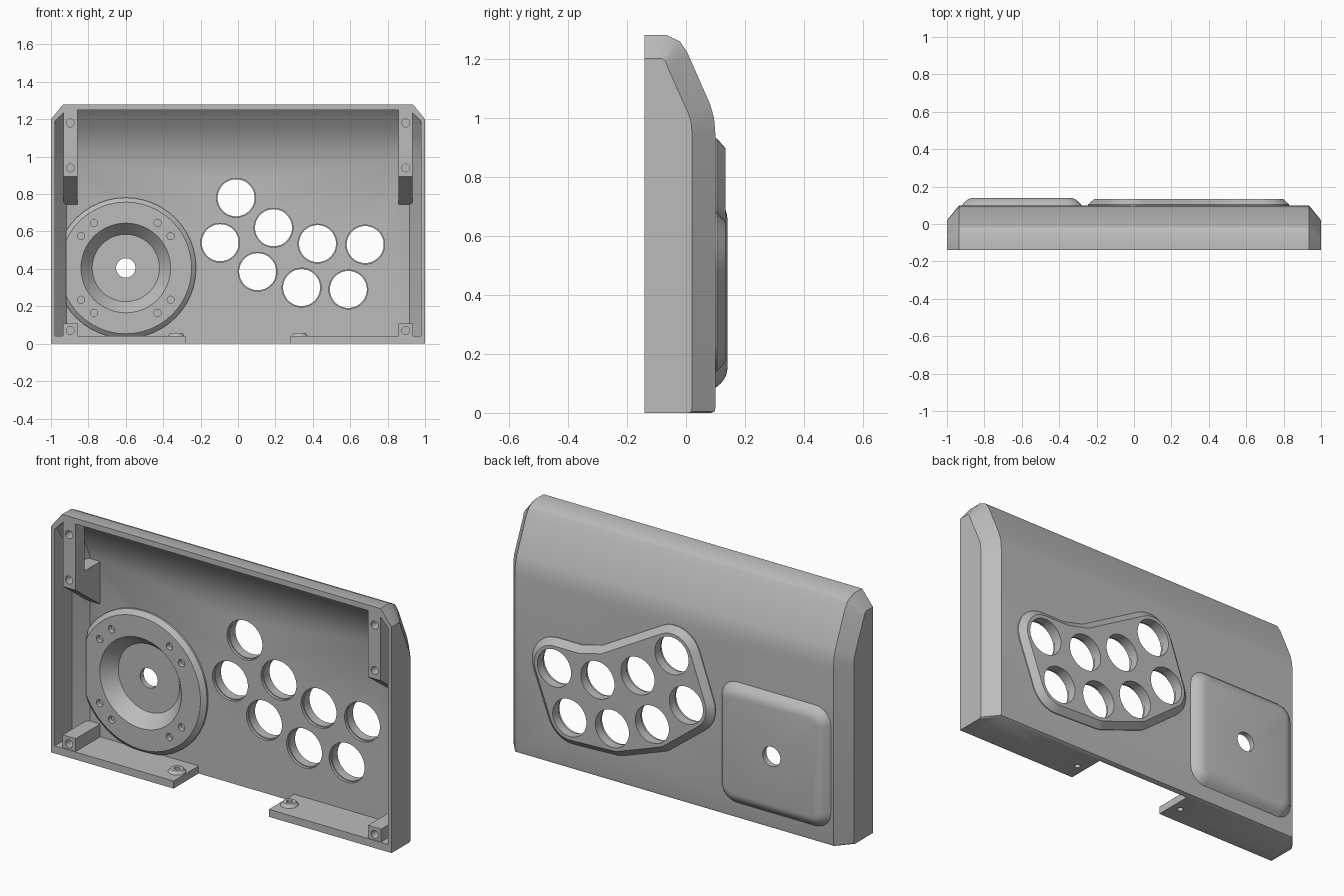
import bpy, bmesh, math
from mathutils import Matrix, Vector

cube = bpy.data.objects.get("Cube")
if cube:
    bpy.data.objects.remove(cube, do_unlink=True)

grey = bpy.data.materials.new("plain grey")
grey.use_nodes = True
grey.diffuse_color = (0.5, 0.5, 0.5, 1)
grey.node_tree.nodes["Principled BSDF"].inputs["Base Color"].default_value = (0.5, 0.5, 0.5, 1)


def finish(name, bm):
    bmesh.ops.recalc_face_normals(bm, faces=bm.faces)
    mesh = bpy.data.meshes.new(name)
    bm.to_mesh(mesh)
    bm.free()
    mesh.materials.append(grey)
    obj = bpy.data.objects.new(name, mesh)
    bpy.context.collection.objects.link(obj)
    return obj


def loft(name, sections):
    """Skin a row of matching closed sections and cap both ends."""
    bm = bmesh.new()
    rings = [[bm.verts.new(p) for p in s] for s in sections]
    n = len(rings[0])
    for a, b in zip(rings, rings[1:]):
        for i in range(n):
            j = (i + 1) % n
            bm.faces.new((a[i], a[j], b[j], b[i]))
    bm.faces.new(rings[0])
    bm.faces.new(rings[-1])
    return finish(name, bm)


def box(name, x0, x1, y0, y1, z0, z1):
    return loft(name, [[(x, y0, z0), (x, y1, z0), (x, y1, z1), (x, y0, z1)] for x in (x0, x1)])


def add_disc(bm, x, z, y0, y1, r0, r1=None):
    """Round bar along y, radius r0 at y0 and r1 at y1."""
    place = Matrix.Translation((x, (y0 + y1) / 2, z)) @ Matrix.Rotation(-math.pi / 2, 4, "X")
    bmesh.ops.create_cone(bm, cap_ends=True, segments=48, radius1=r0,
                          radius2=r0 if r1 is None else r1, depth=y1 - y0, matrix=place)


def outline(points, radius, steps=8):
    """Offset a counter-clockwise outline, rounding its convex corners."""
    pts = [Vector(p) for p in points]
    out = []
    for i, p in enumerate(pts):
        d0 = (p - pts[i - 1]).normalized()
        d1 = (pts[(i + 1) % len(pts)] - p).normalized()
        n0, n1 = Vector((d0.y, -d0.x)), Vector((d1.y, -d1.x))
        turn = math.atan2(d0.x * d1.y - d0.y * d1.x, d0.dot(d1))
        if turn > 0:
            a = math.atan2(n0.y, n0.x)
            for k in range(steps + 1):
                t = a + turn * k / steps
                out.append(p + radius * Vector((math.cos(t), math.sin(t))))
        else:
            out.append(p + (n0 + n1) * radius / (1 + n0.dot(n1)))
    return out


def pad(name, points, layers):
    return loft(name, [[(q.x, y, q.y) for q in outline(points, r)] for y, r in layers])


def case(name, full, inset, x_full, x_end):
    """Body with chamfered ends: inset profile outside, full profile inside."""
    rows = ((-x_end, inset), (-x_full, full), (x_full, full), (x_end, inset))
    return loft(name, [[(x, y, z) for y, z in prof] for x, prof in rows])


def boolean(obj, tool, operation="DIFFERENCE"):
    mod = obj.modifiers.new("cut", "BOOLEAN")
    mod.operation, mod.object, mod.solver = operation, tool, "EXACT"
    bpy.context.view_layer.update()
    done = bpy.data.meshes.new_from_object(obj.evaluated_get(bpy.context.evaluated_depsgraph_get()))
    obj.modifiers.clear()
    obj.data = done


# Outer shell and its hollow
shell = case("shell",
             [(-.14, 0), (.085, 0), (.097, .005), (.1, .018), (.1, .94), (.095, 1), (.082, 1.045),
              (.005, 1.22), (-.02, 1.258), (-.065, 1.28), (-.14, 1.28)],
             [(-.14, 0), (.01, 0), (.018, .005), (.02, .018), (.02, .95), (.018, .98), (.01, 1.01),
              (-.062, 1.17), (-.068, 1.19), (-.08, 1.2), (-.14, 1.2)], .935, 1)
hollow = case("hollow",
              [(-.2, .04), (.07, .04), (.07, .98), (0, 1.14), (-.1, 1.25), (-.2, 1.25)],
              [(-.2, .04), (.005, .04), (.005, .96), (-.05, 1.08), (-.12, 1.19), (-.2, 1.19)],
              .918, .978)
gap = box("gap", -.28, .28, -.2, .07, -.1, .1)

# Joystick mount ring inside, trimmed at the side wall
SX, SZ = -.6, .405
bm = bmesh.new()
add_disc(bm, SX, SZ, .04, .06, .352, .376)
mount = finish("joystick_mount", bm)
bm = bmesh.new()
add_disc(bm, SX, SZ, .06, .085, .376)
mount_base = finish("mount_base", bm)
boolean(mount, mount_base, "UNION")
trim = box("trim", -.92, 0, -.1, .2, 0, 1)
boolean(mount, trim, "INTERSECT")

# Raised pads on the back
h = .23
joystick_pad = pad("joystick_pad",
                   [(SX - h, SZ - h), (SX + h, SZ - h), (SX + h, SZ + h), (SX - h, SZ + h)],
                   [(.09, .09), (.1, .09), (.118, .075), (.13, .06), (.137, .045), (.14, .028)])
button_pad = pad("button_pad",
                 [(-.01, .78), (-.095, .54), (.105, .385), (.34, .3), (.59, .29),
                  (.68, .53), (.52, .53), (.36, .57)],
                 [(.09, .15), (.105, .15), (.134, .117)])

# Cutters: through bores, then wider recesses on the inside
buttons = [(-.01, .78), (.19, .62), (.425, .535), (.68, .53),
           (-.095, .54), (.105, .385), (.34, .3), (.59, .29)]
bm = bmesh.new()
for x, z in buttons:
    add_disc(bm, x, z, -.05, .2, .099)
add_disc(bm, SX, SZ, -.05, .2, .052)
for a, b in ((.17, .24), (.24, .17)):
    for sx in (-1, 1):
        for sz in (-1, 1):
            add_disc(bm, SX + a * sx, SZ + b * sz, 0, .065, .019)
bores = finish("bores", bm)
bm = bmesh.new()
for x, z in buttons:
    add_disc(bm, x, z, 0, .085, .104)
add_disc(bm, SX, SZ, .02, .11, .257, .18)
recesses = finish("recesses", bm)

for tool in (hollow, gap):
    boolean(shell, tool)
for part in (shell, mount, joystick_pad, button_pad):
    for tool in (bores, recesses):
        boolean(part, tool)

# Screw holes for posts and bottom flanges
bm = bmesh.new()
for s in (-1, 1):
    for z in (.07, .94, 1.18):
        add_disc(bm, s * .897, z, -.2, -.07, .021)
screws = finish("screws", bm)
bm = bmesh.new()
for s in (-1, 1):
    bmesh.ops.create_cone(bm, cap_ends=True, segments=24, radius1=.015, radius2=.015,
                          depth=.3, matrix=Matrix.Translation((s * .33, -.04, 0)))
flange_holes = finish("flange_holes", bm)
boolean(shell, flange_holes)

parts = [shell, mount, joystick_pad, button_pad]
for s, side in ((1, "left"), (-1, "right")):
    # Upper bracket with a foot reaching the panel
    profile = [(-.135, 1.255), (-.135, .895), (.075, .74), (.075, .97), (-.06, .97), (-.06, 1.255)]
    bracket = loft(side + "_upper_bracket",
                   [[(s * x, y, z) for y, z in profile] for x in (.858, .932)])
    post = box(side + "_lower_post", s * .858, s * .935, -.135, .075, .02, .108)
    for p in (bracket, post):
        boolean(p, screws)
    # Screw boss on the bottom flange
    bm = bmesh.new()
    bmesh.ops.create_cone(bm, cap_ends=True, segments=32, radius1=.05, radius2=.032,
                          depth=.025, matrix=Matrix.Translation((s * .33, -.04, .0445)))
    boss = finish(side + "_screw_boss", bm)
    boolean(boss, flange_holes)
    parts += [bracket, post, boss]

for tool in (hollow, gap, mount_base, trim, bores, recesses, screws, flange_holes):
    bpy.data.objects.remove(tool, do_unlink=True)

# Smooth rounded surfaces, keep hard edges
bpy.ops.object.select_all(action="DESELECT")
for p in parts:
    p.select_set(True)
bpy.context.view_layer.objects.active = shell
bpy.ops.object.shade_smooth_by_angle(angle=math.radians(30))
